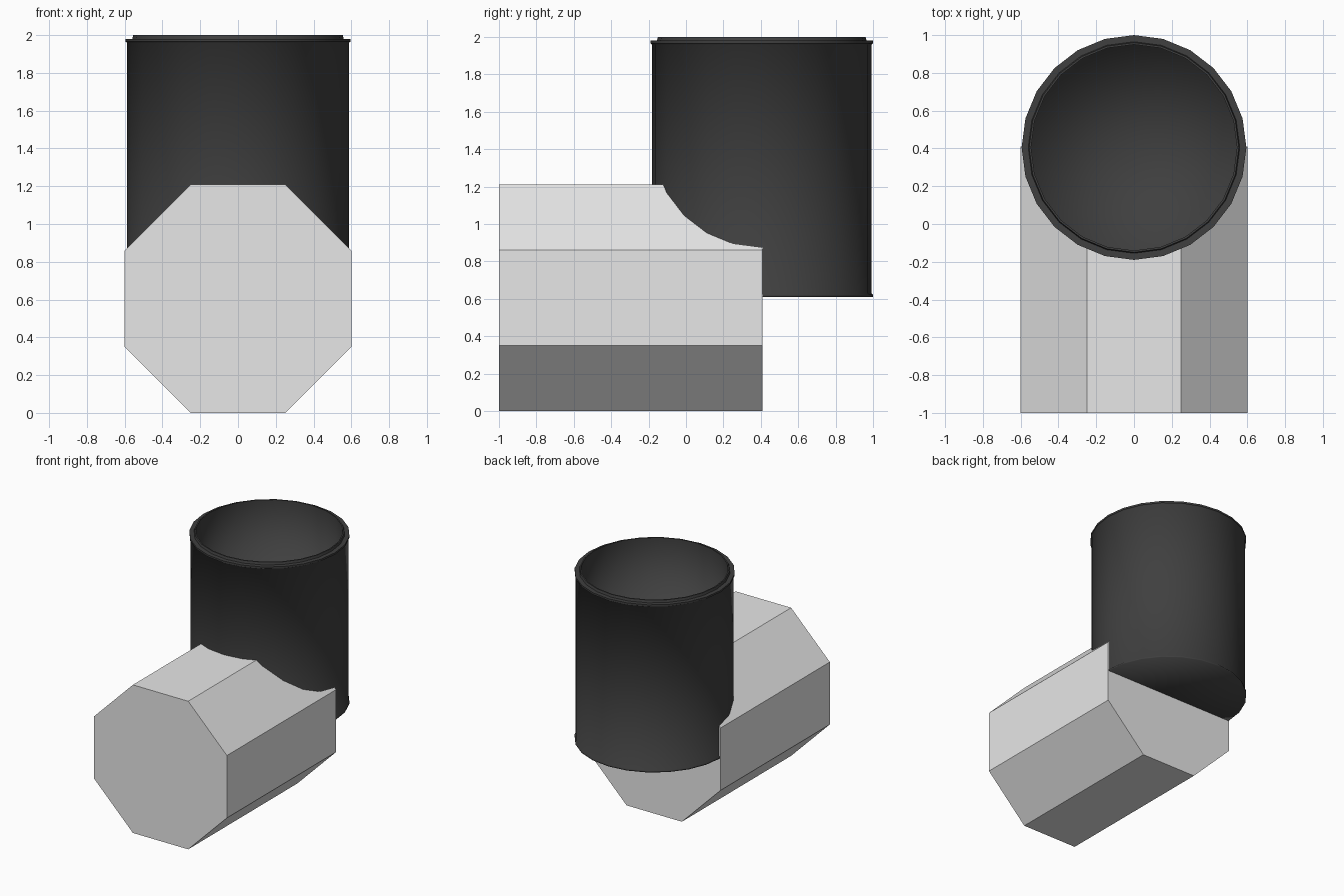
import bpy, bmesh
from math import cos, sin, tau

if "Cube" in bpy.data.objects:
    bpy.data.objects.remove(bpy.data.objects["Cube"], do_unlink=True)


def make_material(name, value):
    mat = bpy.data.materials.new(name)
    mat.use_nodes = True
    colour = (value, value, value, 1)
    mat.diffuse_color = colour
    mat.node_tree.nodes["Principled BSDF"].inputs["Base Color"].default_value = colour
    return mat


def finish(bm, name, mat):
    bmesh.ops.recalc_face_normals(bm, faces=bm.faces[:])
    mesh = bpy.data.meshes.new(name)
    bm.to_mesh(mesh)
    bm.free()
    mesh.materials.append(mat)
    obj = bpy.data.objects.new(name, mesh)
    bpy.context.collection.objects.link(obj)
    return obj


light_grey = make_material("light_grey", 0.8)
charcoal = make_material("charcoal", 0.05)

# Octagonal body lying along y
FRONT, BACK = -1.0, 0.41
half = [(0.25, 0), (0.6, 0.35), (0.6, 0.86), (0.25, 1.21)]
outline = half + [(-x, z) for x, z in reversed(half)]
bm = bmesh.new()
face = bm.faces.new([bm.verts.new((x, FRONT, z)) for x, z in outline])
extruded = bmesh.ops.extrude_face_region(bm, geom=[face])["geom"]
moved = [v for v in extruded if isinstance(v, bmesh.types.BMVert)]
bmesh.ops.translate(bm, verts=moved, vec=(0, BACK - FRONT, 0))
finish(bm, "octagonal_body", light_grey)

# Upright cup: lathe profile from underside, up the outside, into the recess
SIDES, CENTRE_Y = 24, 0.405
profile = [(0.595, 0.61), (0.595, 0.622), (0.587, 0.63), (0.587, 1.96),
           (0.595, 1.965), (0.595, 1.98), (0.56, 1.98), (0.555, 2.0),
           (0.545, 2.0), (0.545, 1.55)]
bm = bmesh.new()
rings = []
for r, z in profile:
    angles = [tau * i / SIDES for i in range(SIDES)]
    rings.append([bm.verts.new((r * cos(a), CENTRE_Y + r * sin(a), z)) for a in angles])
for low, high in zip(rings, rings[1:]):
    for i in range(SIDES):
        j = (i + 1) % SIDES
        bm.faces.new((low[i], low[j], high[j], high[i]))

# Underside and recess floor
for ring in (rings[0], rings[-1]):
    centre = bm.verts.new((0, CENTRE_Y, ring[0].co.z))
    for i in range(SIDES):
        bm.faces.new((ring[i], ring[(i + 1) % SIDES], centre))

# Soft shading with crisp corners along the rim
for f in bm.faces:
    f.smooth = True
for ring in rings[4:9]:
    for i in range(SIDES):
        bm.edges.get((ring[i], ring[(i + 1) % SIDES])).smooth = False
finish(bm, "upright_cup", charcoal)
